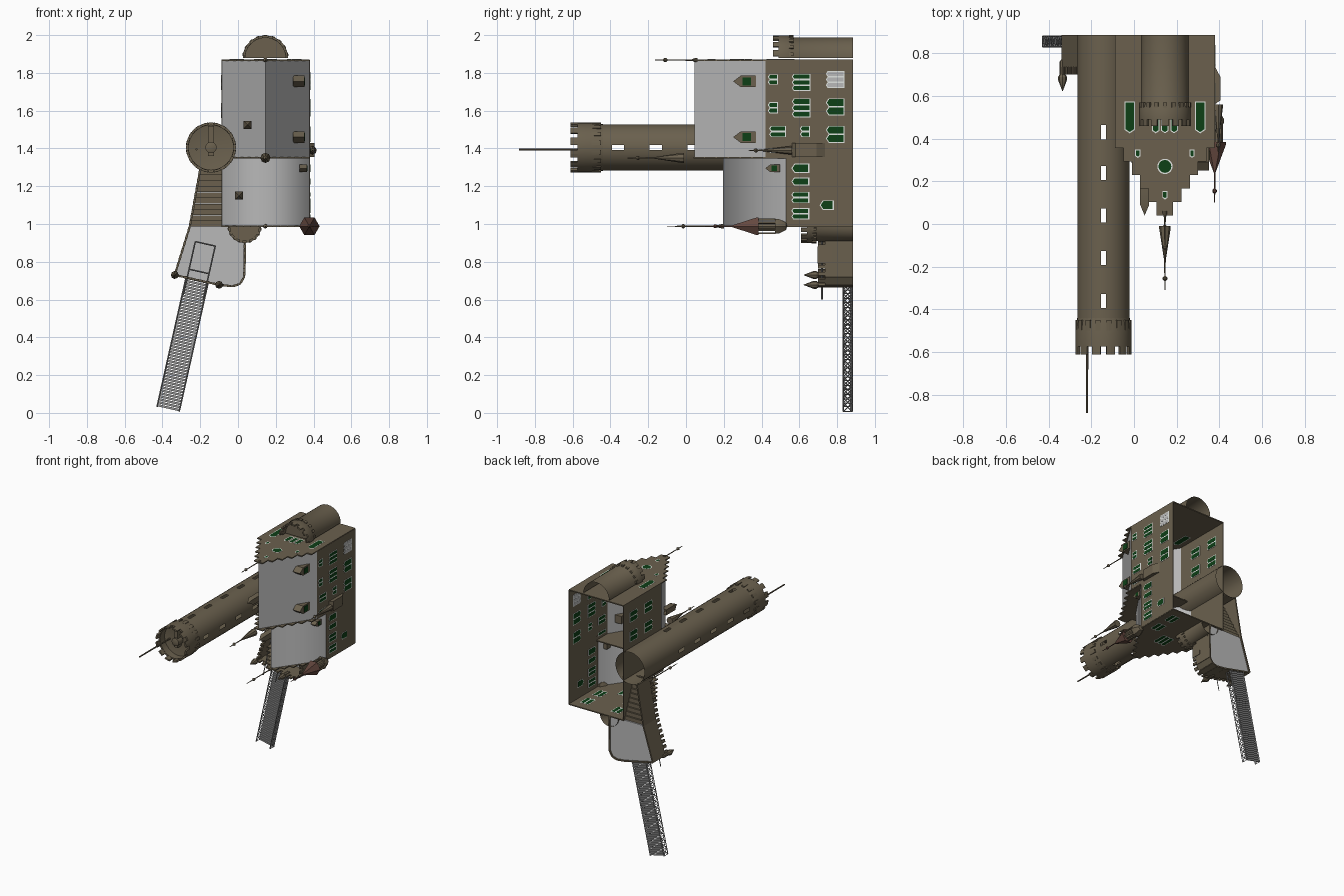
import bpy, bmesh
from math import pi, cos, sin
from mathutils import Vector

if "Cube" in bpy.data.objects:
    bpy.data.objects.remove(bpy.data.objects["Cube"])


def material(name, r, g, b):
    m = bpy.data.materials.new(name)
    m.use_nodes = True
    m.diffuse_color = (r, g, b, 1)
    m.node_tree.nodes["Principled BSDF"].inputs["Base Color"].default_value = (r, g, b, 1)
    return m


STONE = material("brown stone", .145, .118, .076)
SLATE = material("grey slate", .48, .48, .48)
METAL = material("grey iron", .3, .3, .3)
FRAME = material("white frame", .75, .78, .75)
GLASS = material("green glass", .004, .05, .008)
TILE = material("red tile", .13, .065, .05)

BASE = .885          # the castle lies on its back, its height runs along -y
LEFT, MID, RIGHT = -.085, .145, .378
LOW, STEP, TOP = .988, .35 + 1, 1.868
HALF = RIGHT - MID


def finish(name, bm, mat, smooth=False):
    bmesh.ops.remove_doubles(bm, verts=bm.verts, dist=1e-5)
    bmesh.ops.recalc_face_normals(bm, faces=bm.faces)
    me = bpy.data.meshes.new(name)
    bm.to_mesh(me)
    bm.free()
    me.materials.append(mat)
    ob = bpy.data.objects.new(name, me)
    bpy.context.collection.objects.link(ob)
    if smooth:
        bpy.ops.object.select_all(action='DESELECT')
        ob.select_set(True)
        bpy.context.view_layer.objects.active = ob
        bpy.ops.object.shade_smooth_by_angle()
    return ob


def extrude(bm, poly, axis, lo, hi):
    """Prism along an axis; poly is (y,z) for x, (x,z) for y, (x,y) for z."""
    def at(p, t):
        return {"x": (t, *p), "y": (p[0], t, p[1]), "z": (*p, t)}[axis]
    a = [bm.verts.new(at(p, lo)) for p in poly]
    b = [bm.verts.new(at(p, hi)) for p in poly]
    bm.faces.new(a)
    bm.faces.new(b[::-1])
    for i in range(len(a)):
        j = (i + 1) % len(a)
        bm.faces.new((a[i], b[i], b[j], a[j]))


def prism(name, poly, axis, lo, hi, mat):
    bm = bmesh.new()
    extrude(bm, poly, axis, lo, hi)
    return finish(name, bm, mat)


def box(name, x, y, z, mat):
    return prism(name, [(x[0], y[0]), (x[1], y[0]), (x[1], y[1]), (x[0], y[1])], "z", *z, mat)


def slab(bm, a, b, t, y0, y1):
    """Upright slab between two (x,z) points."""
    a, b = Vector(a), Vector(b)
    n = (b - a).normalized().orthogonal() * t / 2
    extrude(bm, [a + n, b + n, b - n, a - n], "y", y0, y1)


def bar(bm, a, b, t):
    """Thin square bar between two points in space."""
    d = Vector(b) - Vector(a)
    m = d.to_track_quat('Z', 'Y').to_matrix().to_4x4()
    m.translation = (Vector(a) + Vector(b)) / 2
    bmesh.ops.create_cone(bm, cap_ends=True, segments=4, radius1=t, radius2=t, depth=d.length, matrix=m)


def sweep(bm, c, profile, a0, a1, seg, skip=None):
    rows = [[bm.verts.new((c[0] + r * cos(a0 + (a1 - a0) * i / seg), y,
                           c[1] + r * sin(a0 + (a1 - a0) * i / seg))) for i in range(seg + 1)]
            for r, y in profile]
    for k in range(len(rows) - 1):
        for i in range(seg):
            if not (skip and skip(k, i)):
                bm.faces.new((rows[k][i], rows[k][i + 1], rows[k + 1][i + 1], rows[k + 1][i]))
    return rows


def lathe(name, c, profile, mat, seg=32, a0=0, a1=2 * pi, skip=None):
    bm = bmesh.new()
    sweep(bm, c, profile, a0, a1, seg, skip)
    bmesh.ops.dissolve_degenerate(bm, dist=1e-6, edges=bm.edges)
    return finish(name, bm, mat, True)


def battlement(name, c, r, y0, y1, n, t=.012, a1=2 * pi, fill=.6):
    bm = bmesh.new()
    for i in range(n):
        s = a1 * (i + (1 - fill) / 2) / n
        loop = [(r, y0), (r, y1), (r - t, y1), (r - t, y0), (r, y0)]
        rows = sweep(bm, c, loop, s, s + a1 * fill / n, 2)
        for e in (0, -1):
            bm.faces.new([row[e] for row in rows[:4]])
    finish(name, bm, STONE)


# Main walls: thin shells open at the base
for name, x in (("right_wall", LEFT), ("left_wall", RIGHT)):
    box(name + "_upper", (x - .002, x + .002), (.42, BASE), (STEP, TOP), STONE)
    box(name + "_lower", (x - .002, x + .002), (.53, BASE), (LOW, STEP), STONE)


def stepped_gable(name, z, base, eave, ridge, n=6):
    side = []
    for i in range(n):
        h = HALF * (1 - i / n)
        side += [(h, eave + (ridge - eave) * i / n), (h, eave + (ridge - eave) * (i + 1) / n)]
    side = [(HALF, base)] + side
    poly = [(MID + h, y) for h, y in side] + [(MID - h, y) for h, y in side[::-1]]
    prism(name, poly, "z", z - .004, z + .004, STONE)


stepped_gable("top_gable", TOP, BASE, .42, .04)
stepped_gable("middle_gable", STEP, .55, .42, .04)
stepped_gable("bottom_gable", LOW, BASE, .53, .19)


def roof(name, eave, ridge, z0, z1, smooth):
    bm = bmesh.new()
    rows = [[bm.verts.new((x, y, z)) for z in (z0, z1)] for x, y in ((LEFT, eave), (MID, ridge), (RIGHT, eave))]
    for a, b in zip(rows, rows[1:]):
        bm.faces.new((a[0], a[1], b[1], b[0]))
    ob = finish(name, bm, SLATE)
    for p in ob.data.polygons:
        p.use_smooth = smooth


roof("upper_roof", .42, .045, STEP, TOP, False)
roof("lower_roof", .53, .195, LOW, STEP, True)

# Windows: framed pointed panes, seen from both sides of the thin walls
frames, panes, grey_panes = bmesh.new(), bmesh.new(), bmesh.new()


def window(axis, pos, y, v, length, width, n=1, pane=panes):
    def put(bm, v, l, w, t):
        p = [(y + l / 2, v - w / 2), (y + l / 2, v + w / 2), (y - l / 2 + w / 3, v + w / 2),
             (y - l / 2, v), (y - l / 2 + w / 3, v - w / 2)]
        extrude(bm, p if axis == "x" else [q[::-1] for q in p], axis, pos - t, pos + t)
    w = width / n
    for i in range(n):
        c = v + (i - (n - 1) / 2) * w
        put(frames, c, length, w, .0047 if axis == "z" else .0038)
        put(pane, c, length - .012, w - .009, .0049)


for y, z, l, w, n in ((.46, 1.765, .055, .055, 2), (.61, 1.75, .1, .09, 3), (.46, 1.615, .055, .06, 2),
                      (.61, 1.615, .1, .1, 3), (.79, 1.62, .1, .09, 2), (.485, 1.49, .09, .06, 2),
                      (.63, 1.49, .055, .06, 2), (.79, 1.475, .1, .09, 2), (.485, 1.39, .1, .027, 1)):
    window("x", RIGHT, y, z, l, w, n)
window("x", RIGHT, .79, 1.765, .1, .09, 3, grey_panes)
for z, w, n in ((1.295, .048, 1), (1.225, .04, 1), (1.14, .06, 2), (1.055, .06, 2)):
    window("x", RIGHT, .605, z, .095, w, n)
window("x", RIGHT, .745, 1.1, .075, .05)
for y in (.58, .76):
    for z in (1.6, 1.75):
        window("x", LEFT, y, z, .1, .08, 2)
for s in (-1, 1):
    window("z", TOP, .5, MID + s * .165, .15, .05)
    window("z", TOP, .33, MID + s * .127, .04, .025)
    for y in (.62, .77):
        window("z", LOW, y, MID + s * .13 + .02, .1, .07, 2)
for i in (-1, 0, 1):
    window("z", TOP, .47, MID + i * .043, .09, .035)
window("z", TOP, .135, MID, .04, .025)
window("z", LOW, .5, MID, .12, .1, 3)
finish("window_frames", frames, FRAME)
finish("window_panes", panes, GLASS)
finish("lattice_panes", grey_panes, SLATE)
for name, r, t, mat in (("rose_frame", .036, .0047, FRAME), ("rose_pane", .03, .0049, GLASS)):
    prism(name, [(MID + r * cos(a * pi / 10), .27 + r * sin(a * pi / 10)) for a in range(20)],
          "z", TOP - t, TOP + t, mat)

# Great round tower, hollow, with window openings on four sides
T = (-.143, 1.405)
cuts = [BASE]
for y in (.43, .24, .04, -.16, -.36):
    cuts += [y + .033, y - .033]
lathe("great_tower", T, [(.123, y) for y in cuts + [-.46]], STONE, 32, -pi / 32, 2 * pi - pi / 32,
      lambda k, i: k % 2 == 1 and i % 8 == 0)
lathe("great_tower_head", T, [(.123, -.44), (.132, -.5), (.132, -.575), (.118, -.575), (.118, -.52), (0, -.5)], STONE)
battlement("great_tower_merlons", T, .132, -.575, -.612, 12)
battlement("great_tower_corbels", T, .133, -.5, -.45, 16, .01, fill=.45)
lathe("tower_hub", T, [(.03, -.5), (.03, -.56), (0, -.57)], STONE, 16)
box("tower_rib", (T[0] - .015, T[0] + .015), (-.55, -.5), (1.36, 1.52), STONE)
lathe("flagpole", (-.22, 1.395), [(.006, -.5), (.005, -BASE), (0, -BASE)], STONE, 8)

# Half round towers against the end walls
for name, c, r, y0, y1, s in (("top_tower", (MID, 1.878), .11, .545, .46, 1),
                              ("bottom_tower", (.035, LOW), .078, .665, .61, -1)):
    lathe(name, c, [(r, BASE), (r, y0 + .02), (r + .01, y0), (r + .01, y1 + .03), (r - .003, y1 + .03),
                    (r - .003, y0 - .02), (0, y0 - .02)], STONE, 20, 0, s * pi)
    battlement(name + "_merlons", c, r + .01, y1 + .03, y1, 7, a1=s * pi)
    battlement(name + "_corbels", c, r + .013, y0, y0 + .025, 9, .012, s * pi, .45)


# Spires with ball finials
def spire(name, x, z, base, r, cone, dot, tip, mat=STONE, seg=8):
    lathe(name, (x, z), [(0, base), (r, base), (r, base - .01), (.004, cone), (.003, dot + .012), (.011, dot + .004),
                         (.011, dot - .004), (.003, dot - .012), (.002, tip), (0, tip)], mat, seg)


spire("top_spire", MID, TOP, .06, .012, .03, -.11, -.165)
spire("middle_spire", MID, STEP, -.01, .027, -.17, -.255, -.31)
spire("bottom_spire", MID, LOW, .2, .012, .16, -.015, -.1)

# Corner lantern turret
C = (RIGHT, LOW)
lathe("turret_base", C, [(0, .535), (.022, .53), (.045, .49), (.045, .47), (.03, .47), (.03, .385)], STONE, 6)
battlement("turret_columns", C, .042, .475, .38, 6, .01, fill=.25)
spire("turret_roof", *C, .385, .054, .24, .155, .1, TILE, 6)

# Oriel on the side wall
prism("oriel", [(RIGHT, .56), (.405, .58), (.405, .69), (RIGHT, .74)], "z", 1.355, 1.43, STONE)
spire("oriel_spire", .395, 1.39, .56, .022, .4, .37, .33)


# Dormers and chimneys on the roofs
def dormer(name, x, y, z, s=1.0):
    w = .03 * s
    prism(name, [(y + .05 * s, z - w), (y + .05 * s, z + w), (y - .03 * s, z + w), (y - .07 * s, z),
                 (y - .03 * s, z - w)], "x", x - w, x + w, STONE)
    box(name + "_pane", (x + w, x + w + .003), (y - .02 * s, y + .025 * s), (z - w * .7, z + w * .7), GLASS)


dormer("upper_dormer", .322, .32, 1.755)
dormer("middle_dormer", .322, .32, 1.46)
dormer("lower_dormer", .345, .465, 1.295, .65)
for name, x, y, z in (("upper_chimney", .05, .2, 1.525), ("lower_chimney", .005, .41, 1.15)):
    lathe(name, (x, z), [(.03, y), (.03, y - .11), (0, y - .16)], STONE, 4, pi / 4, 9 * pi / 4)

# Courtyard: floor, curtain wall with battlements, stair
rim = [(-.2, 1.29), (-.255, LOW), (-.335, .73), (-.1, .678), (-.03, .67), (.01, .682), (.033, .72), (.036, .9), (.034, LOW)]
prism("courtyard_floor", rim[1:], "y", .865, .875, SLATE)
wall = bmesh.new()
for a, b in zip(rim, rim[1:]):
    slab(wall, a, b, .01, .735, BASE)
    a, b = Vector(a), Vector(b)
    n = max(1, int((b - a).length / .035))
    for i in range(n):
        slab(wall, a.lerp(b, (i + .2) / n), a.lerp(b, (i + .75) / n), .012, .7, .735)
finish("curtain_wall", wall, STONE)
for i, (x, z) in enumerate((rim[2], rim[3])):
    lathe("gate_pinnacle_%d" % i, (x, z), [(0, .78), (.014, .76), (.014, .7), (.021, .69), (.021, .675), (0, .62)], STONE, 8)
stair = bmesh.new()
for i in range(10):
    z, x = 1.29 - .0305 * i, -.2 - .0055 * i
    slab(stair, (x, z - .015), (-.085, z - .015), .03, .74 + .012 * i, .755 + .012 * i)
finish("stair", stair, STONE)
box("wall_shutter", (.034, .042), (.695, .775), (.79, .88), STONE)

# Bridge with planks and lattice sides
START, END = Vector((-.37, .02)), Vector((-.215, .71))
ALONG = (END - START).normalized()
SIDE = Vector((ALONG.y, -ALONG.x)) * .06


def spot(t, s, y):
    p = START + ALONG * t + SIDE * s
    return (p.x, y, p.y)


span, count = (END - START).length, 15
planks, lattice, gate = bmesh.new(), bmesh.new(), bmesh.new()
for i in range(44):
    p = START + ALONG * span * (i + .5) / 44
    slab(planks, p - SIDE, p + SIDE, .012, .868, .876)
for s in (-1, 1):
    for y in (.832, .88):
        bar(lattice, spot(0, s, y), spot(span, s, y), .004)
    for i in range(count):
        t0, t1 = span * i / count, span * (i + 1) / count
        for y in (.832, .88):
            bar(lattice, spot(t0, s, y), spot(t1, s, 1.712 - y), .003)
        bar(lattice, spot(t0, s, .832), spot(t0, s, .88), .003)
    bar(gate, spot(span - .1, s * .9, .72), spot(span + .19, s * .9, .72), .004)
for t in (span + .04, span + .19):
    bar(gate, spot(t, -.9, .72), spot(t, .9, .72), .004)
finish("bridge_planks", planks, METAL)
finish("bridge_lattice", lattice, METAL)
finish("gate_frame", gate, METAL)
